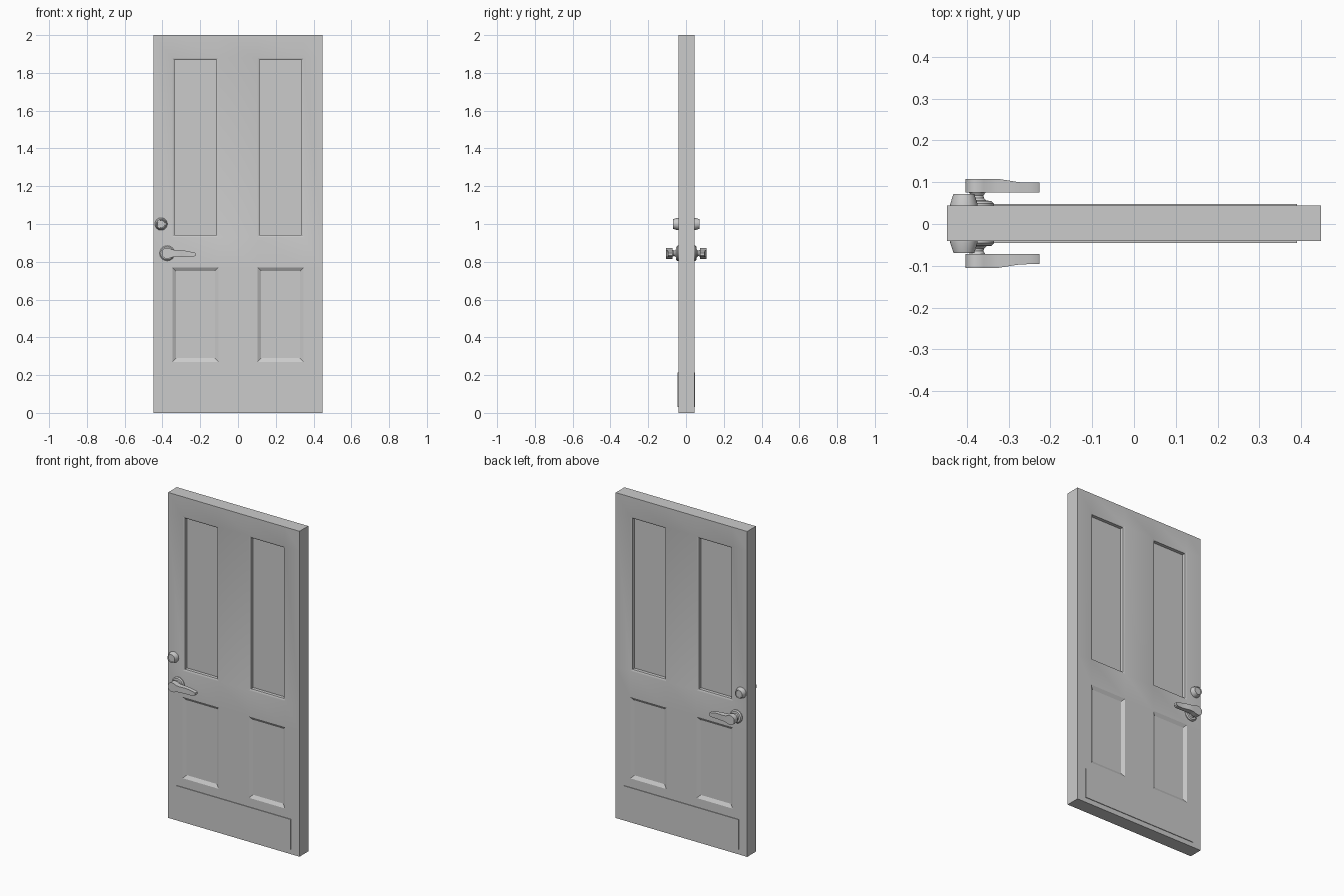
import bpy
import bmesh
from math import radians
from mathutils import Matrix, Vector

cube = bpy.data.objects.get("Cube")
if cube:
    bpy.data.objects.remove(cube, do_unlink=True)

grey = bpy.data.materials.new("Plain Grey")
grey.use_nodes = True
colour = (0.6, 0.6, 0.6, 1)
grey.diffuse_color = colour
grey.node_tree.nodes["Principled BSDF"].inputs["Base Color"].default_value = colour

MID_Y = 0.0015      # middle of the slab
HALF = 0.0425       # half the slab thickness


def finish(name, bm, angle=30):
    bmesh.ops.recalc_face_normals(bm, faces=bm.faces)
    mesh = bpy.data.meshes.new(name)
    bm.to_mesh(mesh)
    bm.free()
    mesh.materials.append(grey)
    obj = bpy.data.objects.new(name, mesh)
    bpy.context.collection.objects.link(obj)
    bpy.ops.object.select_all(action='DESELECT')
    obj.select_set(True)
    bpy.context.view_layer.objects.active = obj
    bpy.ops.object.shade_smooth_by_angle(angle=radians(angle))
    return obj


def box(bm, low, high):
    low, high = Vector(low), Vector(high)
    matrix = Matrix.Translation((low + high) / 2) @ Matrix.Diagonal((*(high - low), 1))
    bmesh.ops.create_cube(bm, size=1, matrix=matrix)


def turned(name, x, z, side, profile, segments=32):
    """Round part turned about the y axis; profile holds (radius, distance)."""
    bm = bmesh.new()
    verts = [bm.verts.new((r, d, 0)) for r, d in profile]
    edges = [bm.edges.new(pair) for pair in zip(verts, verts[1:])]
    bmesh.ops.spin(bm, geom=verts + edges, cent=(0, 0, 0), axis=(0, 1, 0),
                   angle=radians(360), steps=segments)
    bmesh.ops.remove_doubles(bm, verts=bm.verts, dist=0.0002)
    for v in bm.verts:
        v.co = (x + v.co.x, MID_Y + side * (HALF + v.co.y), z + v.co.z)
    return finish(name, bm)


# Door slab, cut into rails, stiles and panel fields
bm = bmesh.new()
box(bm, (-0.447, MID_Y - HALF, 0), (0.447, MID_Y + HALF, 2))
cuts = [((x, 0, 0), (1, 0, 0)) for x in (-0.348, -0.103, 0.103, 0.348)]
cuts += [((0, 0, z), (0, 0, 1)) for z in (0.27, 0.77, 0.93, 1.88)]
for point, normal in cuts:
    bmesh.ops.bisect_plane(bm, geom=bm.verts[:] + bm.edges[:] + bm.faces[:],
                           plane_co=point, plane_no=normal)


def fields(z_low, z_high):
    found = []
    for f in bm.faces:
        c = f.calc_center_median()
        if abs(f.normal.y) > 0.9 and 0.11 < abs(c.x) < 0.34 and z_low < c.z < z_high:
            found.append(f)
    return found


bm.normal_update()
windows, panels = fields(0.94, 1.87), fields(0.28, 0.76)
# Sloped moulding, then a square reveal down to the pane
bmesh.ops.inset_individual(bm, faces=windows, thickness=0.015, depth=-0.006)
bmesh.ops.inset_individual(bm, faces=windows, thickness=0.0005, depth=-0.02)
# Softly sunk lower panels
bmesh.ops.inset_individual(bm, faces=panels, thickness=0.028, depth=-0.012)
finish("door_slab", bm)

# Lever stations: x, bottom z, top z, outer distance from the slab
LEVER = [(-0.403, 0.838, 0.852, 0.064), (-0.399, 0.828, 0.862, 0.064),
         (-0.389, 0.819, 0.871, 0.064), (-0.375, 0.816, 0.874, 0.064),
         (-0.36, 0.819, 0.87, 0.064), (-0.345, 0.825, 0.864, 0.064),
         (-0.325, 0.827, 0.862, 0.064), (-0.3, 0.826, 0.861, 0.06),
         (-0.275, 0.825, 0.858, 0.056), (-0.25, 0.825, 0.853, 0.055),
         (-0.232, 0.827, 0.85, 0.055), (-0.226, 0.832, 0.846, 0.055)]

for side, label in ((-1, "front"), (1, "back")):
    # Kick plate
    bm = bmesh.new()
    box(bm, (-0.39, MID_Y + side * HALF - 0.004, 0.03),
        (0.39, MID_Y + side * HALF + 0.004, 0.215))
    finish(label + "_kick_plate", bm)

    # Deadbolt with a dished face
    turned(label + "_deadbolt", -0.407, 1.0, side,
           [(0.033, -0.002), (0.033, 0.003), (0.025, 0.028), (0.021, 0.028),
            (0.02, 0.025), (0, 0.025)])

    # Lever rosette and neck
    turned(label + "_rosette", -0.375, 0.845, side,
           [(0.04, -0.002), (0.04, 0.005), (0.034, 0.011), (0.022, 0.012),
            (0.016, 0.018), (0.015, 0.024), (0.02, 0.032), (0, 0.032)])

    # Lever grip
    bm = bmesh.new()
    rings = []
    for x, low, high, outer in LEVER:
        corners = ((0.031, low), (outer, low), (outer, high), (0.031, high))
        rings.append([bm.verts.new((x, MID_Y + side * (HALF + d), z)) for d, z in corners])
    for a, b in zip(rings, rings[1:]):
        for i in range(4):
            j = (i + 1) % 4
            bm.faces.new((a[i], a[j], b[j], b[i]))
    bm.faces.new(rings[0])
    bm.faces.new(rings[-1])
    finish(label + "_lever", bm)
